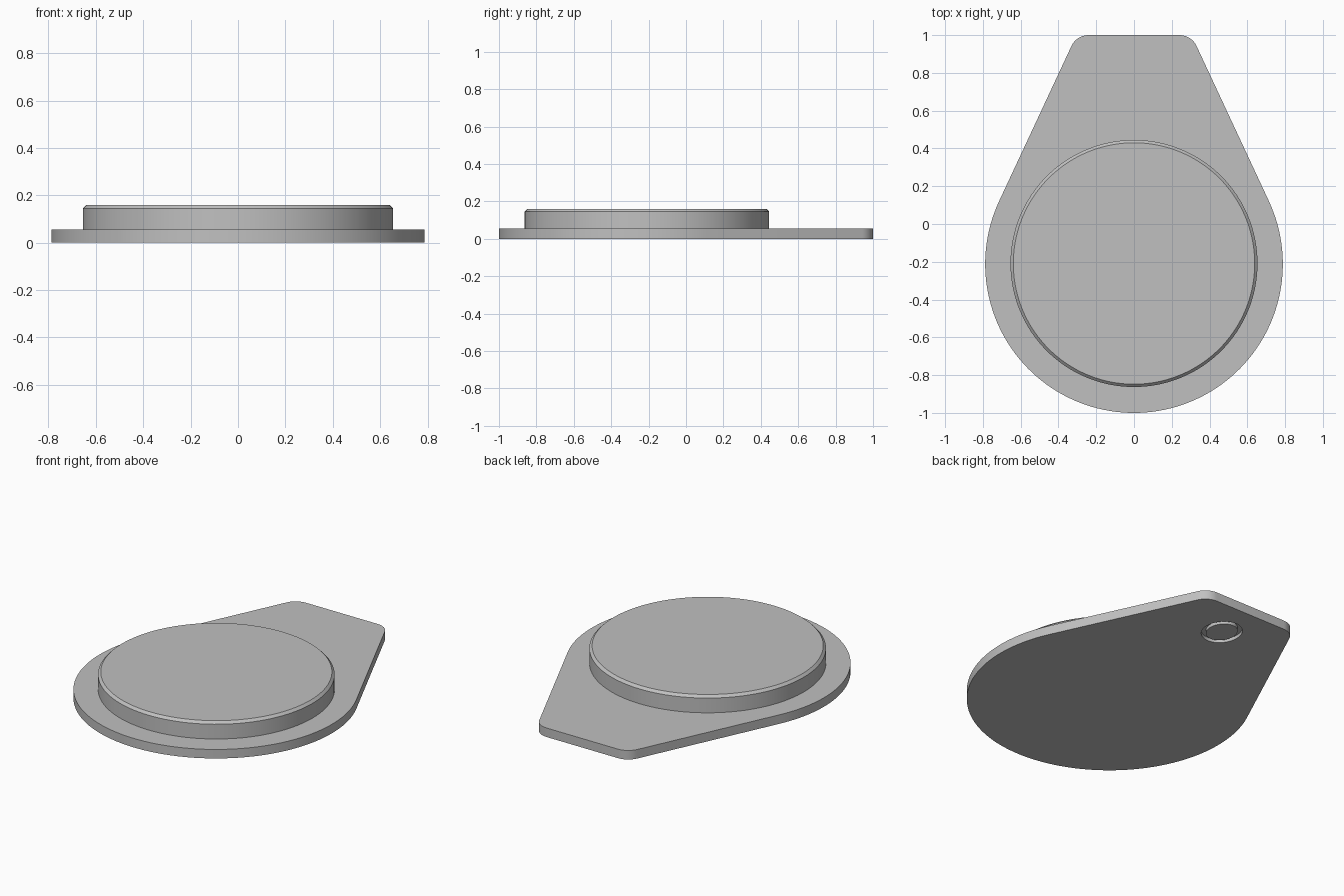
import bpy, bmesh
from math import sin, cos, radians, pi

cube = bpy.data.objects.get("Cube")
if cube:
    bpy.data.objects.remove(cube, do_unlink=True)

grey = bpy.data.materials.new("light_grey")
grey.use_nodes = True
colour = (0.53, 0.53, 0.53, 1)
grey.diffuse_color = colour
grey.node_tree.nodes["Principled BSDF"].inputs["Base Color"].default_value = colour


def arc(cx, cy, rx, ry, start, end, steps):
    """Points along an elliptical arc, angles in degrees."""
    angles = [radians(start + (end - start) * i / steps) for i in range(steps + 1)]
    return [(cx + rx * cos(a), cy + ry * sin(a)) for a in angles]


def loft(name, sections, closed=False):
    """Join (outline, z) sections with walls; cap the ends or close into a ring."""
    bm = bmesh.new()
    loops = [[bm.verts.new((x, y, z)) for x, y in pts] for pts, z in sections]
    pairs = list(zip(loops, loops[1:]))
    if closed:
        pairs.append((loops[-1], loops[0]))
    else:
        bm.faces.new(loops[0])
        bm.faces.new(loops[-1])
    for low, high in pairs:
        n = len(low)
        for i in range(n):
            j = (i + 1) % n
            bm.faces.new((low[i], low[j], high[j], high[i]))
    bmesh.ops.recalc_face_normals(bm, faces=bm.faces)
    mesh = bpy.data.meshes.new(name)
    bm.to_mesh(mesh)
    bm.free()
    mesh.materials.append(grey)
    obj = bpy.data.objects.new(name, mesh)
    bpy.context.collection.objects.link(obj)
    return obj


def select(obj):
    bpy.ops.object.select_all(action="DESELECT")
    obj.select_set(True)
    bpy.context.view_layer.objects.active = obj


def ellipse(cy, rx, ry, steps):
    return arc(0, cy, rx, ry, 0, 360, steps)[:-1]


centre_y, radius, thickness = -0.212, 0.788, 0.055
slope, corner = 25, 0.1
corner_y = 1 - corner

# Teardrop outline: large round end, straight tangents, rounded tab corners
tangent = centre_y * sin(radians(slope)) + radius
corner_x = (tangent - corner - corner_y * sin(radians(slope))) / cos(radians(slope))
outline = (arc(0, centre_y, radius, radius, 180 - slope, 360 + slope, 96)
           + arc(corner_x, corner_y, corner, corner, slope, 90, 10)
           + arc(-corner_x, corner_y, corner, corner, 90, 180 - slope, 10))
base = loft("base_plate", [(outline, 0), (outline, thickness)])

# Shallow oval groove under the tab
outer = ellipse(0.755, 0.108, 0.122, 48)
inner = ellipse(0.755, 0.082, 0.096, 48)
cutter = loft("groove_cutter", [(outer, -0.02), (outer, 0.02),
                                (inner, 0.02), (inner, -0.02)], closed=True)
cutter.hide_render = True
cut = base.modifiers.new("groove", "BOOLEAN")
cut.operation = "DIFFERENCE"
cut.solver = "EXACT"
cut.object = cutter
select(base)
bpy.ops.object.modifier_apply(modifier=cut.name)
bpy.data.objects.remove(cutter, do_unlink=True)

# Raised round disc with a chamfered rim
wall = ellipse(-0.209, 0.654, 0.654, 128)
rim = ellipse(-0.209, 0.639, 0.639, 128)
disc = loft("raised_disc", [(wall, thickness - 0.005), (wall, 0.145), (rim, 0.16)])

for part in (base, disc):
    select(part)
    bpy.ops.object.shade_smooth_by_angle(angle=pi / 6)
